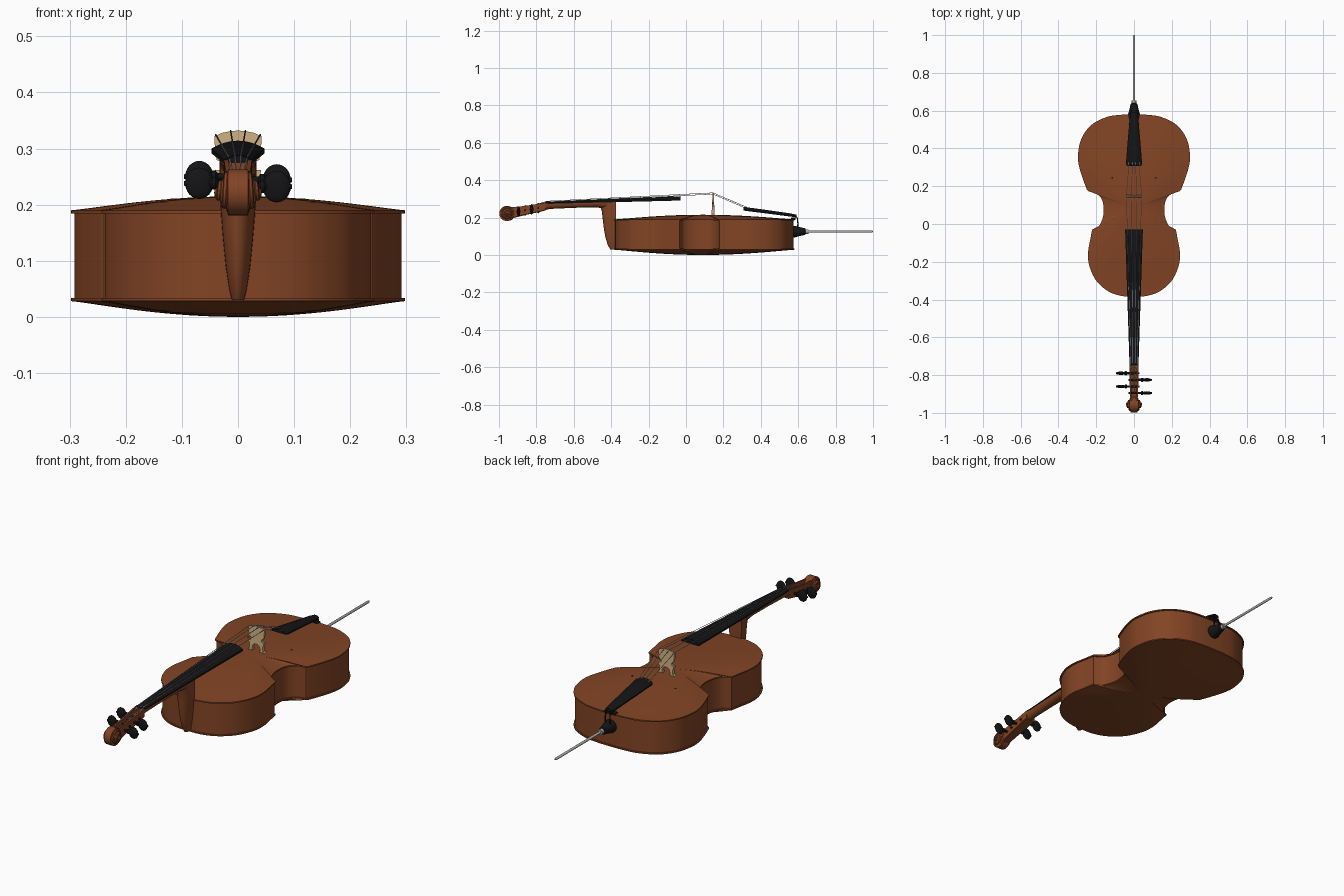
import bpy, bmesh, math
from mathutils import Vector as V

if "Cube" in bpy.data.objects:
    bpy.data.objects.remove(bpy.data.objects["Cube"])

def material(name, col):
    m = bpy.data.materials.new(name)
    m.diffuse_color = (*col, 1)
    m.use_nodes = True
    m.node_tree.nodes["Principled BSDF"].inputs["Base Color"].default_value = m.diffuse_color
    return m

WOOD = material("varnished_wood", (0.225, 0.058, 0.018))
BLACK = material("ebony", (0.007, 0.007, 0.008))
MAPLE = material("pale_maple", (0.60, 0.42, 0.22))
STEEL = material("steel", (0.42, 0.42, 0.44))

def make(name, bm, mat):
    bmesh.ops.recalc_face_normals(bm, faces=bm.faces[:])
    me = bpy.data.meshes.new(name)
    bm.to_mesh(me)
    bm.free()
    me.materials.append(mat)
    ob = bpy.data.objects.new(name, me)
    bpy.context.collection.objects.link(ob)
    return ob

def loft(name, rings, mat, caps=True):
    """Skin a list of equal-length closed rings."""
    bm = bmesh.new()
    vs = [[bm.verts.new(p) for p in r] for r in rings]
    n = len(vs[0])
    for a, b in zip(vs, vs[1:]):
        for i in range(n):
            j = (i + 1) % n
            bm.faces.new((a[i], a[j], b[j], b[i]))
    if caps:
        bm.faces.new(vs[0])
        bm.faces.new(vs[-1])
    return make(name, bm, mat)

def tube(name, path, radii, mat, n=12):
    """Round sweep along a path with a radius for each point."""
    path = [V(p) for p in path]
    rings = []
    for i, p in enumerate(path):
        t = (path[min(i + 1, len(path) - 1)] - path[max(i - 1, 0)]).normalized()
        side = t.cross(V((1, 0, 0)) if abs(t.x) < 0.8 else V((0, 0, 1))).normalized()
        up = side.cross(t)
        r = radii[i] if isinstance(radii, (list, tuple)) else radii
        rings.append([p + r * (math.cos(a) * side + math.sin(a) * up)
                      for a in (2 * math.pi * k / n for k in range(n))])
    return loft(name, rings, mat)

def smooth_path(pts, steps=8):
    """Catmull-Rom curve through 2D points."""
    p = [V(q) for q in pts]
    p = [p[0] * 2 - p[1]] + p + [p[-1] * 2 - p[-2]]
    out = []
    for i in range(1, len(p) - 2):
        a, b, c, d = p[i - 1:i + 3]
        for k in range(steps):
            t = k / steps
            out.append(0.5 * (2 * b + (c - a) * t + (2 * a - 5 * b + 4 * c - d) * t * t
                              + (3 * b - a - 3 * c + d) * t ** 3))
    return out + [p[-2]]

# Body outline: upper bout, waist, lower bout, then mirrored
upper = smooth_path([(0, -.385), (.065, -.381), (.135, -.357), (.2, -.30), (.237, -.22),
                     (.243, -.15), (.232, -.085), (.222, -.03)])
waist = smooth_path([(.212, -.026), (.182, -.005), (.164, .04), (.161, .09), (.173, .135),
                     (.205, .163), (.243, .174)])
lower = smooth_path([(.25, .183), (.273, .245), (.293, .315), (.296, .375), (.277, .455),
                     (.225, .525), (.145, .566), (.07, .578), (0, .58)])
half = upper + waist + lower
outline = half + [V((-p.x, p.y)) for p in reversed(half[1:-1])]
C = V((0, .09))

def inset(pts, d):
    out = []
    for i, p in enumerate(pts):
        t = (pts[(i + 1) % len(pts)] - pts[i - 1]).normalized()
        out.append(p + d * V((-t.y, t.x)))
    return out

def plate(name, z0, s, height):
    rings = [[(p.x, p.y, z0 - s * .006) for p in inset(outline, .008)],
             [(p.x, p.y, z0 - s * .006) for p in outline],
             [(p.x, p.y, z0) for p in outline]]
    for t in (.98, .94, .88, .8, .7, .6, .5, .4, .3, .2, .1, .02):
        z = z0 + s * height * (1 - t * t) ** 1.2
        rings.append([(*(C + (p - C) * t), z) for p in outline])
    loft(name, rings, WOOD)

plate("top_plate", .190, 1, .025)
plate("back_plate", .028, -1, .028)
ribs = inset(outline, .006)
loft("ribs", [[(p.x, p.y, z) for p in ribs] for z in (.031, .187)], WOOD, False)

# Small sound hole eyes
for s in (-1, 1):
    tube("sound_hole_eye", [(s * .115, .245, .203), (s * .115, .245, .2105)], .005, BLACK)

# Heel: rounded sections narrowing downwards
def u_section(w, y0, y1, z):
    arc = [(w * math.cos(a), y1 + (y0 - y1) * math.sin(a) ** .8, z)
           for a in (math.pi * k / 12 for k in range(1, 12))]
    return [(w, y1, z)] + arc + [(-w, y1, z)]

loft("neck_heel", [u_section(*q) for q in (
    (.011, -.405, -.375, .030), (.016, -.417, -.375, .05), (.022, -.43, -.375, .09),
    (.027, -.439, -.375, .14), (.031, -.445, -.375, .19), (.033, -.45, -.375, .235),
    (.033, -.46, -.375, .262), (.033, -.468, -.375, .287))], WOOD)

# Neck: half-round underside
def neck_section(y, w, top, bot):
    return [(w * math.cos(a), y, top - (top - bot) * math.sin(a) ** .8)
            for a in (math.pi * k / 12 for k in range(13))][::1]

loft("neck", [neck_section(*q) for q in (
    (-.76, .025, .275, .238), (-.73, .024, .276, .246), (-.6, .027, .28, .252),
    (-.48, .031, .284, .255), (-.42, .033, .287, .245))], WOOD)

# Arched boards: fingerboard and tailpiece
def board(y, w, z, side, crown):
    xs = [1 - k / 6 for k in range(13)]
    return [(-w, y, z), (w, y, z)] + [(w * x, y, z + side + crown * (1 - x * x)) for x in xs]

loft("fingerboard", [board(-.74, .024, .273, .006, .006),
                     board(-.03, .047, .291, .009, .014)], BLACK)
loft("tailpiece", [board(.308, .036, .238, .006, .010), board(.316, .043, .236, .007, .013),
                   board(.42, .035, .223, .007, .012), board(.56, .023, .205, .007, .010),
                   board(.592, .018, .202, .006, .007)], BLACK)
loft("nut", [board(-.75, .024, .272, .008, .007), board(-.738, .024, .272, .009, .008)], BLACK)
loft("saddle", [board(.562, .03, .186, .008, .005), board(.585, .03, .186, .008, .005)], BLACK)

# Pegbox: two walls and a floor
box = [(-.75, .025, .280, .238), (-.80, .024, .272, .226),
       (-.87, .022, .261, .211), (-.935, .019, .255, .194)]
for s in (-1, 1):
    loft("pegbox_wall", [[(s * w, y, b + .004), (s * w, y, t), (s * (w - .008), y, t),
                          (s * (w - .008), y, b)] for y, w, t, b in box], WOOD)
loft("pegbox_floor", [[(-w + .003, y, b), (w - .003, y, b), (w - .003, y, b + .018),
                       (-w + .003, y, b + .018)] for y, w, t, b in box], WOOD)

# Scroll: core and spiral volutes on both sides
sy, sz = -.957, .222
tube("scroll_core", [(x, sy, sz) for x in (-.034, -.028, -.02, -.018, .018, .02, .028, .034)],
     [.012, .022, .03, .041, .041, .03, .022, .012], WOOD, 32)
for s in (-1, 1):
    path, rad = [], []
    for k in range(65):
        u = k / 64
        a = -math.pi * .35 + u * 4.4 * math.pi
        R = .036 - .030 * u
        path.append((s * (.014 + .024 * u), sy + R * math.cos(a), sz + R * math.sin(a)))
        rad.append(.007 - .002 * u)
    tube("scroll_volute", path, rad, WOOD, 8)
    tube("scroll_eye", [(s * x, sy, sz) for x in (.02, .038, .042)], [.009, .008, .004], WOOD)

# Pegs: shaft, collar and flattened oval head
for y, z, s in ((-.79, .250, -1), (-.825, .244, 1), (-.86, .238, -1), (-.895, .232, 1)):
    tube("peg_shaft", [(-s * .029, y, z), (s * .036, y, z), (s * .04, y, z), (s * .046, y, z),
                       (s * .052, y, z)], [.005, .006, .011, .011, .006], BLACK)
    bm = bmesh.new()
    bmesh.ops.create_uvsphere(bm, u_segments=20, v_segments=12, radius=1)
    for v in bm.verts:
        v.co = V((s * .069 + v.co.x * .025, y + v.co.y * .009, z + v.co.z * .028))
    make("peg_head", bm, BLACK)
    tube("peg_button", [(s * .09, y, z), (s * .096, y, z)], [.006, .004], BLACK)

# Bridge: two-footed profile with notched sides, thinner at the top
prof = [(0, .248), (.010, .246), (.019, .236), (.022, .222), (.018, .212), (.018, .206),
        (.045, .206), (.045, .213), (.037, .219), (.034, .240), (.040, .252), (.041, .262),
        (.030, .262), (.026, .268), (.030, .276), (.038, .280), (.041, .295), (.042, .322),
        (.028, .328), (.014, .331)]
prof = prof + [(0, .332)] + [(-x, z) for x, z in reversed(prof[1:])]
by = .145
loft("bridge", [[(x, by + s * (.009 - .006 * (z - .206) / .126), z) for x, z in prof]
                for s in (-1, 1)], MAPLE)

# Strings: peg, nut, bridge, tailpiece
for i, (py, pz) in enumerate(((-.79, .25), (-.86, .238), (-.895, .232), (-.825, .244))):
    k = (i - 1.5) / 1.5
    bend = 1 - k * k
    tube("string", [(k * .009, py, pz + .006), (k * .016, -.744, .284 + .004 * bend),
                    (k * .040, by, .325 + .008 * bend), (k * .027, .325, .248 + .008 * bend)],
         .0014, STEEL, 6)

# End plug, tail cords and endpin
tube("end_plug", [(0, y, .125) for y in (.57, .583, .592, .62, .636, .64)],
     [.031, .031, .028, .021, .018, .012], BLACK, 24)
for s in (-1, 1):
    tube("tail_cord", [(s * .010, .575, .206), (s * .011, .594, .202), (s * .013, .598, .17),
                       (s * .013, .597, .135)], .003, BLACK, 8)
tube("endpin_collar", [(0, .63, .125), (0, .655, .125)], .012, STEEL, 20)
tube("endpin_rod", [(0, .64, .125), (0, .992, .125), (0, 1.0, .125)], [.006, .006, .003], STEEL)

# Smooth shading with sharp edges kept
for ob in bpy.context.collection.objects:
    ob.select_set(True)
    bpy.context.view_layer.objects.active = ob
bpy.ops.object.shade_smooth_by_angle(angle=math.radians(35))
